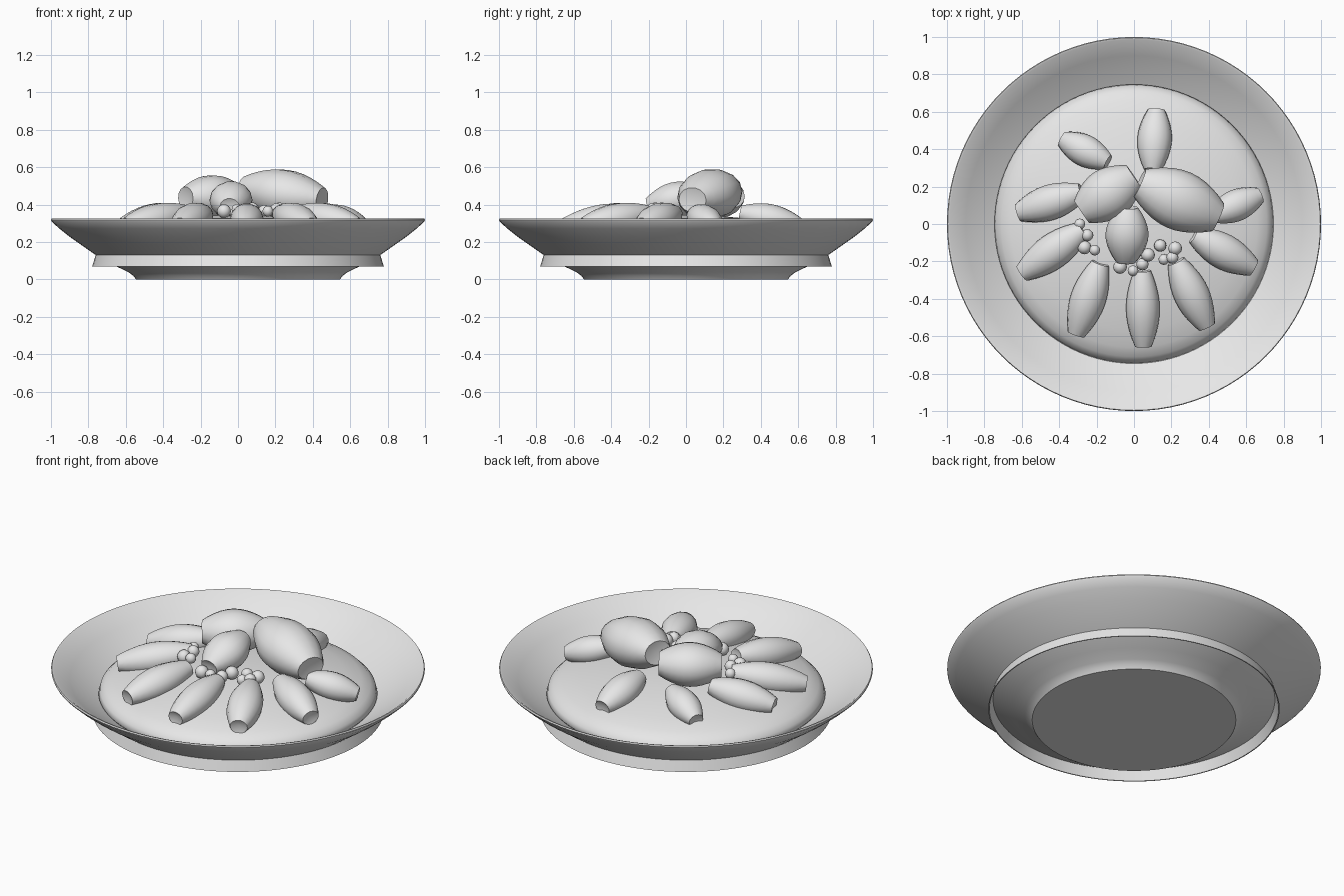
import bpy, bmesh, math
from mathutils import Vector

if "Cube" in bpy.data.objects:
    bpy.data.objects.remove(bpy.data.objects["Cube"])

grey = bpy.data.materials.new("plain grey")
grey.diffuse_color = (0.8, 0.8, 0.8, 1)
grey.use_nodes = True
grey.node_tree.nodes["Principled BSDF"].inputs["Base Color"].default_value = grey.diffuse_color


def finish(name, bm, angle=35, recalc=True):
    if recalc:
        bmesh.ops.recalc_face_normals(bm, faces=bm.faces)
    mesh = bpy.data.meshes.new(name)
    bm.to_mesh(mesh)
    bm.free()
    mesh.materials.append(grey)
    obj = bpy.data.objects.new(name, mesh)
    bpy.context.collection.objects.link(obj)
    bpy.ops.object.select_all(action='DESELECT')
    obj.select_set(True)
    bpy.context.view_layer.objects.active = obj
    bpy.ops.object.shade_smooth_by_angle(angle=math.radians(angle))
    return obj


def lathe(name, profile, steps=96, angle=35):
    bm = bmesh.new()
    verts = [bm.verts.new((r, 0, z)) for r, z in profile]
    edges = [bm.edges.new(pair) for pair in zip(verts, verts[1:])]
    bmesh.ops.spin(bm, geom=verts + edges, cent=(0, 0, 0), axis=(0, 0, 1),
                   angle=math.tau, steps=steps, use_duplicate=False)
    bmesh.ops.remove_doubles(bm, verts=bm.verts, dist=0.0005)
    return finish(name, bm, angle)


def barrel(name, start, end, width, flat=0.9, tip=0.5, sides=14, rings=10):
    """Bulging spindle with blunt, slightly hollow ends."""
    start, end = Vector(start), Vector(end)
    along = (end - start).normalized()
    side = along.cross(Vector((0, 0, 1))).normalized()
    up = side.cross(along)
    bm = bmesh.new()
    loops = []
    for i in range(rings + 1):
        t = i / rings
        r = width / 2 * (tip + (1 - tip) * math.sin(math.pi * t) ** 0.9)
        c = start.lerp(end, t)
        loops.append([bm.verts.new(c + side * r * math.cos(a) + up * r * flat * math.sin(a))
                      for a in (math.tau * k / sides for k in range(sides))])
    for la, lb in zip(loops, loops[1:]):
        for k in range(sides):
            n = (k + 1) % sides
            bm.faces.new((la[k], la[n], lb[n], lb[k]))
    for loop, hub in ((loops[0], start + along * 0.015), (loops[-1], end - along * 0.015)):
        centre = bm.verts.new(hub)
        for k in range(sides):
            bm.faces.new((loop[k], loop[(k + 1) % sides], centre))
    return finish(name, bm)


# Wide bowl with a small flat bottom
lathe("bowl", [(0, 0), (0.545, 0), (0.56, 0.02), (0.585, 0.038), (0.65, 0.07), (0.76, 0.13),
               (0.9, 0.228), (0.955, 0.272), (0.997, 0.31), (1.0, 0.318), (0.996, 0.325),
               (0.985, 0.322), (0.9, 0.258), (0.75, 0.165), (0.6, 0.09), (0, 0.05)])

# Thin flared foot ring
lathe("foot_ring", [(0.76, 0.132), (0.78, 0.07), (0.774, 0.07), (0.754, 0.128)])

# Low mound filling the bowl
lathe("mound", [(0, 0.345), (0.15, 0.342), (0.3, 0.328), (0.45, 0.304), (0.57, 0.278), (0.66, 0.252),
                (0.71, 0.228), (0.738, 0.2), (0.746, 0.17), (0.73, 0.15), (0, 0.14)], angle=60)

# Ring of small pieces radiating outward: inner x, y, outer x, y, width
pieces = [
    (-0.14, 0.33, -0.385, 0.455, 0.17),
    (0.10, 0.29, 0.12, 0.61, 0.185),
    (0.42, 0.045, 0.675, 0.155, 0.17),
    (0.32, -0.06, 0.64, -0.235, 0.19),
    (0.225, -0.20, 0.39, -0.55, 0.19),
    (0.045, -0.25, 0.05, -0.655, 0.18),
    (-0.18, -0.21, -0.31, -0.59, 0.19),
    (-0.27, -0.03, -0.60, -0.265, 0.19),
    (-0.28, 0.17, -0.62, 0.06, 0.19),
]
for i, (x0, y0, x1, y1, w) in enumerate(pieces):
    barrel(f"small_piece_{i + 1}", (x0, y0, 0.355), (x1, y1, 0.287), w)

# Three large pieces piled in the middle
barrel("large_piece", (0.03, 0.22, 0.485), (0.45, 0.035, 0.425), 0.32, 0.84, 0.5)
barrel("medium_piece", (-0.28, 0.065, 0.435), (0.0, 0.255, 0.445), 0.275, 0.86, 0.52)
barrel("front_piece", (-0.03, 0.09, 0.46), (-0.045, -0.205, 0.39), 0.23, 0.85, 0.45)

# Little beads scattered between the pieces
beads = [(-0.29, 0.0), (-0.25, -0.06), (-0.265, -0.125), (-0.21, -0.14),
         (0.14, -0.115), (0.22, -0.13), (0.16, -0.19), (0.205, -0.18),
         (-0.075, -0.23), (-0.005, -0.25), (0.045, -0.215), (0.075, -0.165)]
for i, (x, y) in enumerate(beads):
    bm = bmesh.new()
    bmesh.ops.create_uvsphere(bm, u_segments=12, v_segments=8, radius=0.029 + 0.004 * (i % 3))
    bmesh.ops.translate(bm, verts=bm.verts, vec=(x, y, 0.365 + 0.01 * (i % 2)))
    finish(f"bead_{i + 1}", bm)
